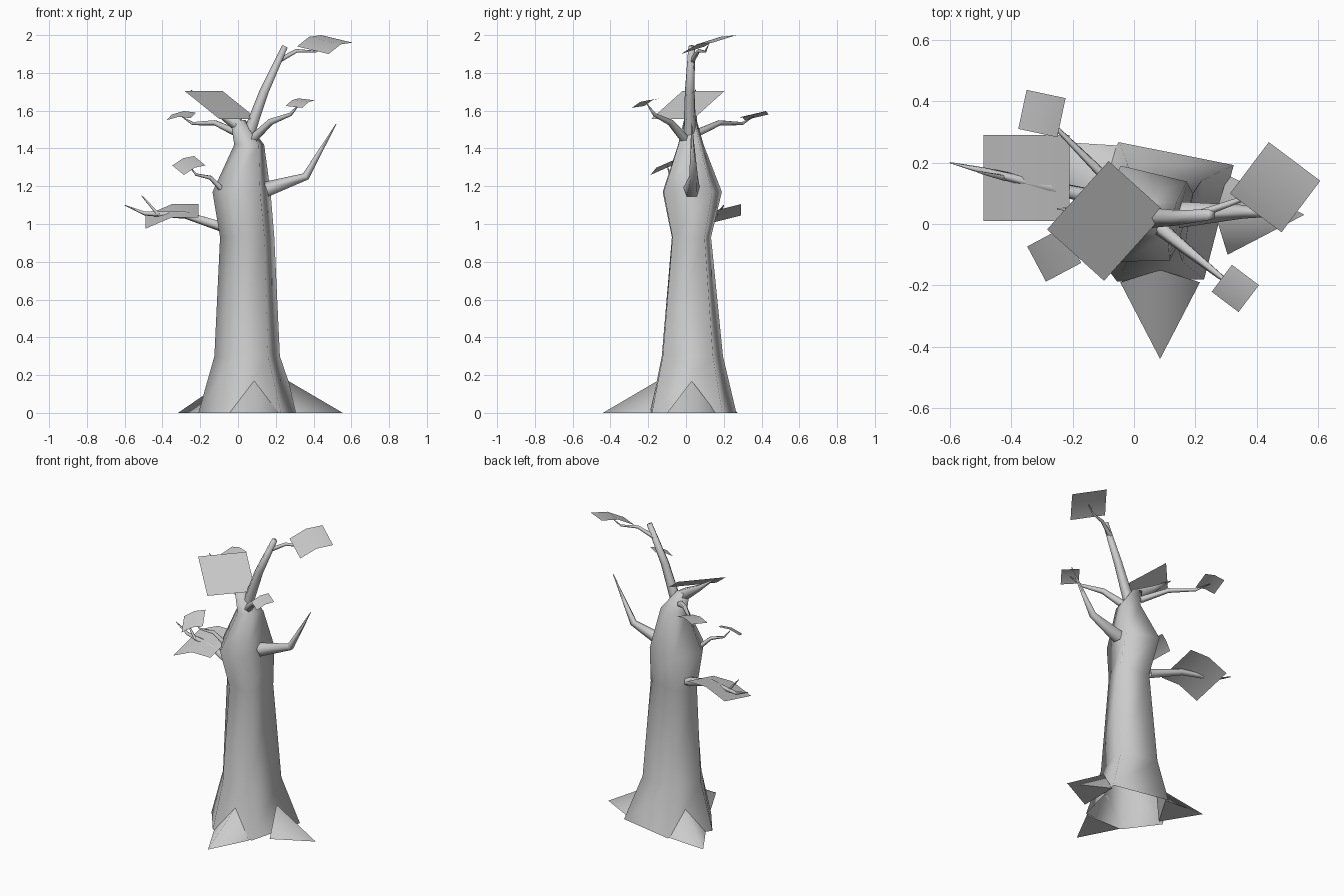
import bpy
import bmesh
from math import cos, sin, tau, radians
from mathutils import Vector

if "Cube" in bpy.data.objects:
    bpy.data.objects.remove(bpy.data.objects["Cube"], do_unlink=True)

grey = (0.6, 0.6, 0.6, 1)
bark = bpy.data.materials.new("grey_bark")
bark.use_nodes = True
bark.diffuse_color = grey
bark.node_tree.nodes["Principled BSDF"].inputs["Base Color"].default_value = grey


def finish(name, bm):
    """Turn a bmesh into a smooth, coloured object."""
    bmesh.ops.recalc_face_normals(bm, faces=bm.faces)
    for face in bm.faces:
        face.smooth = True
    mesh = bpy.data.meshes.new(name)
    bm.to_mesh(mesh)
    bm.free()
    mesh.materials.append(bark)
    bpy.context.collection.objects.link(bpy.data.objects.new(name, mesh))


def heading(degrees):
    """Unit vector along the ground."""
    angle = radians(degrees)
    return Vector((cos(angle), sin(angle), 0))


def skin(name, rings):
    """Tube through rings of points, capped at the far end."""
    bm = bmesh.new()
    rings = [[bm.verts.new(point) for point in ring] for ring in rings]
    for low, high in zip(rings, rings[1:]):
        for i in range(len(low)):
            bm.faces.new((low[i - 1], low[i], high[i], high[i - 1]))
    bm.faces.new(rings[-1])
    finish(name, bm)


def branch(name, path, thickness, tip=0.002, sides=5):
    """Tube along a bent path, tapering evenly from thickness to tip."""
    path = [Vector(point) for point in path]
    last = len(path) - 1
    rings = []
    for i, point in enumerate(path):
        along = path[min(i + 1, last)] - path[max(i - 1, 0)]
        across = along.cross(Vector((0, 1, 0))).normalized()
        other = along.cross(across).normalized()
        radius = thickness + (tip - thickness) * i / last
        turns = [tau * k / sides for k in range(sides)]
        rings.append([point + radius * (across * cos(t) + other * sin(t)) for t in turns])
    skin(name, rings)


def twig(name, start, end, thickness, kink=0.02):
    """Crooked branch that arches up, dips, then rises to its end."""
    start, end = Vector(start), Vector(end)
    lift = Vector((0, 0, kink))
    path = [start, start.lerp(end, 0.4) + lift, start.lerp(end, 0.8) - lift, end]
    branch(name, path, thickness)


def leaf(name, centre, width, depth, yaw, rise_width, rise_depth, fold):
    """Tilted leaf card, softly arched along its middle."""
    bm = bmesh.new()
    up = Vector((0, 0, 1))
    u = heading(yaw) * width + up * rise_width
    v = heading(yaw + 90) * depth + up * rise_depth
    rows = []
    for s, arch in ((-0.5, 0), (0, fold), (0.5, 0)):
        middle = Vector(centre) + u * s + up * arch
        rows.append([bm.verts.new(middle + v * t) for t in (-0.5, 0.5)])
    for near, far in zip(rows, rows[1:]):
        bm.faces.new((near[0], far[0], far[1], near[1]))
    finish(name, bm)


# Trunk: five-sided column, flared foot, swollen shoulder, narrowing into the crown
corners = [heading(angle) * reach for angle, reach in
           ((33, 1.17), (114, 1), (180, 1), (241, 0.88), (310, 0.97))]
trunk = []
for height, shift, radius, flatten in (
    (0, 0.06, 0.27, 1),
    (0.3, 0.05, 0.175, 1.1),
    (0.93, 0.05, 0.145, 0.85),
    (1.17, 0.02, 0.155, 1.2),
    (1.42, 0.06, 0.08, 1),
    (1.55, 0, 0.04, 1),
):
    middle = Vector((shift, 0.02, height))
    trunk.append([middle + radius * Vector((c.x, c.y * flatten, 0)) for c in corners])
skin("trunk", trunk)

# Roots: pointed wedges spreading over the ground, with a soft ridge
root_centre = Vector((0.085, 0.03, 0))
for name, angle in (("front_root", -90), ("left_root", 0), ("right_root", 149)):
    outward, sideways = heading(angle), heading(angle + 90)
    bm = bmesh.new()
    tip = bm.verts.new(root_centre + outward * 0.47)
    top = bm.verts.new(root_centre + outward * 0.18 + Vector((0, 0, 0.17)))
    a, b = [bm.verts.new(root_centre + outward * 0.22 + sideways * s) for s in (-0.13, 0.13)]
    for triangle in ((tip, a, top), (tip, top, b), (tip, b, a), (a, b, top)):
        bm.faces.new(triangle)
    for edge in bm.edges:
        edge.smooth = tip in edge.verts and top in edge.verts
    finish(name, bm)

# Heavy limbs: bent crown, tall limb and bare spike
branch("crown_limb", [(0, 0.02, 1.53), (-0.12, 0.04, 1.61), (-0.25, 0.05, 1.71)], 0.04)
branch("tall_limb", [(0.05, 0.02, 1.45), (0.14, 0.02, 1.7), (0.25, 0.03, 1.94)], 0.036, tip=0.018)
branch("spike_branch", [(0.15, 0.03, 1.18), (0.36, 0.04, 1.25), (0.52, 0.03, 1.53)], 0.045)

# Leaf cards, each carried by its own twig
leaf("crown_leaf", (-0.09, 0.01, 1.63), width=0.3, depth=0.25, yaw=48, rise_width=0, rise_depth=0.15, fold=0)
for part, start, centre, thickness, size, yaw, rise_width, rise_depth in (
    ("tall", (0.21, 0.03, 1.86), (0.46, 0.12, 1.95), 0.015, 0.21, 53, 0.06, 0.04),
    ("front", (0.07, 0, 1.44), (0.33, -0.21, 1.64), 0.027, 0.11, 53, 0.04, 0.01),
    ("small", (-0.07, -0.02, 1.17), (-0.26, -0.1, 1.31), 0.017, 0.13, 28, 0.05, 0.05),
    ("back", (0, 0.06, 1.48), (-0.3, 0.36, 1.57), 0.022, 0.13, -12, 0.01, 0.03),
):
    twig(part + "_twig", start, centre, thickness)
    leaf(part + "_leaf", centre, size, size, yaw, rise_width, rise_depth, fold=size / 10)

# Low branch pokes through its arched leaf
twig("low_branch", (-0.06, 0.07, 0.98), (-0.6, 0.2, 1.1), thickness=0.03)
twig("low_side_twig", (-0.42, 0.15, 1.05), (-0.51, 0.17, 1.15), thickness=0.01, kink=0)
leaf("low_leaf", (-0.35, 0.15, 1.04), width=0.28, depth=0.28, yaw=0, rise_width=0.06, rise_depth=0.07, fold=0.03)
